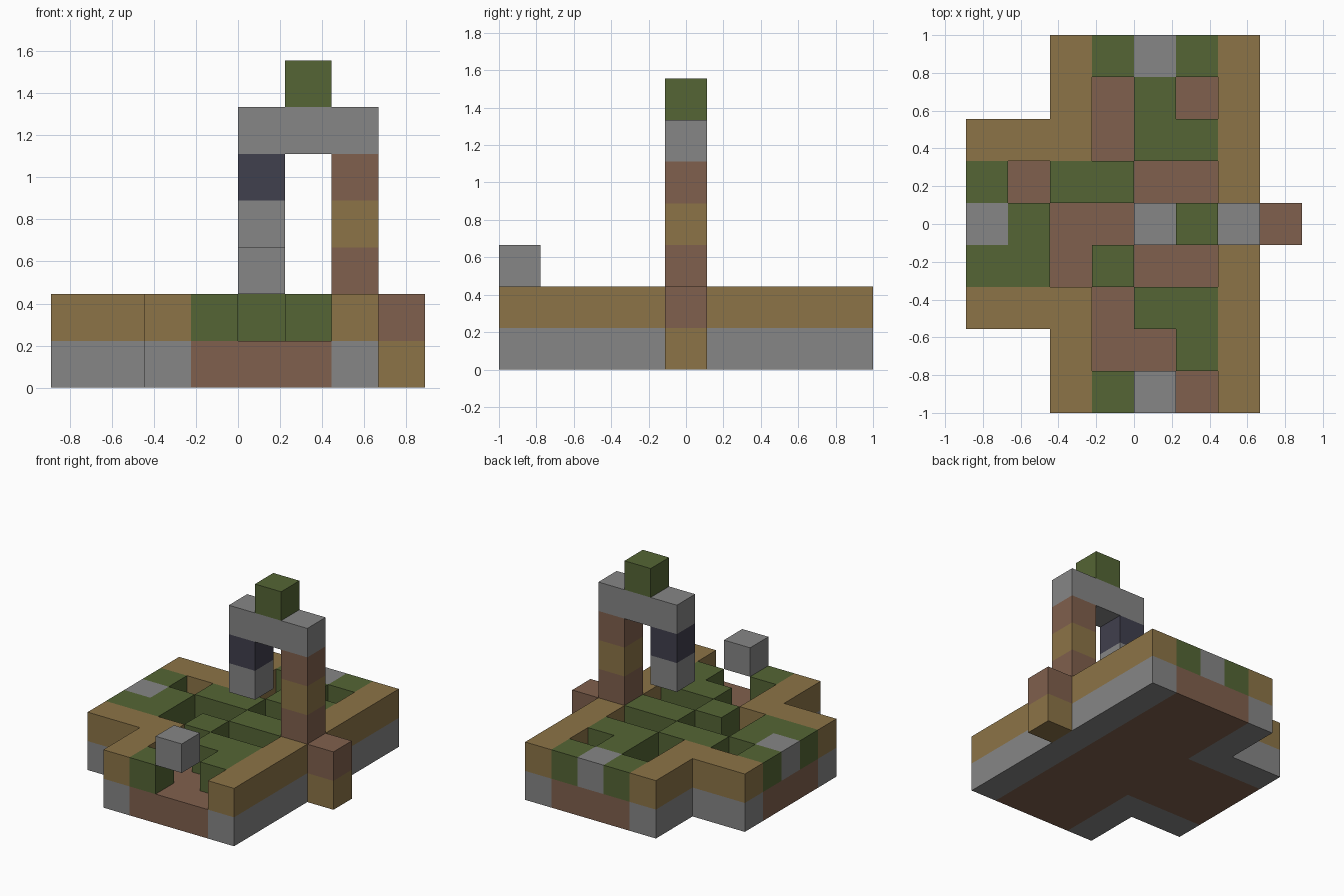
import bpy
import bmesh
from mathutils import Vector

cube = bpy.data.objects.get("Cube")
if cube:
    bpy.data.objects.remove(cube, do_unlink=True)

U = 2 / 9                                  # edge of one block
ORIGIN = Vector((-4 * U, -1, 0))


def make_material(name, rgb):
    mat = bpy.data.materials.new(name)
    mat.use_nodes = True
    mat.diffuse_color = (*rgb, 1)
    bsdf = mat.node_tree.nodes["Principled BSDF"]
    bsdf.inputs["Base Color"].default_value = (*rgb, 1)
    bsdf.inputs["Roughness"].default_value = 0.9
    return mat


MATERIALS = {
    "s": make_material("stone_grey", (0.238, 0.238, 0.238)),
    "d": make_material("dirt_brown", (0.216, 0.117, 0.074)),
    "w": make_material("wood_tan", (0.262, 0.174, 0.063)),
    "g": make_material("grass_green", (0.089, 0.130, 0.035)),
    "o": make_material("dark_slate", (0.051, 0.050, 0.075)),
}

# Ground plan, back row first: letter = block, dot = pit, blank = nothing
PLAN = [
    "  wgsgw ",
    "  wdgdw ".replace("d", "."),
    "www.ggw ",
    "g.gg..w ",
    "sg..ggw ",
    "gg.g..w ",
    "www.ggw ",
    "  w..gw ",
    "  wg..w ",
]

# Parts map a grid cell (x, y, z) to a block letter
foundation, ground = {}, {}
for row, line in enumerate(reversed(PLAN)):
    for col, block in enumerate(line):
        if block == " ":
            continue
        foundation[col, row, 0] = "s" if block == "w" else "d"
        if block != ".":
            ground[col, row, 1] = block


def column(x, y, z, blocks):
    return {(x, y, z + i): b for i, b in enumerate(blocks)}


PARTS = {
    "foundation": foundation,
    "ground_layer": ground,
    "side_step": column(7, 4, 0, "wd"),
    "tall_pillar": column(6, 4, 2, "dwd"),
    "hanging_pillar": column(4, 4, 3, "so"),
    "arch_beam": {(x, 4, 5): "s" for x in (4, 5, 6)},
    "arch_top_block": {(5, 4, 6): "g"},
    "floating_block": {(4, 0, 2): "s"},
}
SOLID = set().union(*PARTS.values())


def build(name, cells):
    """Make the outer faces of a group of blocks, coloured per block."""
    bm = bmesh.new()
    letters = sorted(set(cells.values()))
    for cell, block in cells.items():
        centre = Vector(cell) + Vector((0.5, 0.5, 0.5))
        for axis in range(3):
            for sign in (-1, 1):
                n = Vector((0, 0, 0))
                n[axis] = sign
                if tuple(int(c + d) for c, d in zip(cell, n)) in SOLID:
                    continue
                a = Vector((0, 0, 0))
                a[(axis + 1) % 3] = 0.5
                b = n.cross(a)
                corners = (-a - b, a - b, a + b, b - a)
                face = bm.faces.new([
                    bm.verts.new(ORIGIN + (centre + n / 2 + k) * U)
                    for k in corners])
                face.material_index = letters.index(block)
    bmesh.ops.remove_doubles(bm, verts=bm.verts, dist=0.001)
    bmesh.ops.recalc_face_normals(bm, faces=bm.faces)
    # Check each face still points away from its block after welding
    mesh = bpy.data.meshes.new(name)
    bm.to_mesh(mesh)
    bm.free()
    for letter in letters:
        mesh.materials.append(MATERIALS[letter])
    bpy.context.collection.objects.link(bpy.data.objects.new(name, mesh))


for part, part_cells in PARTS.items():
    build(part, part_cells)
